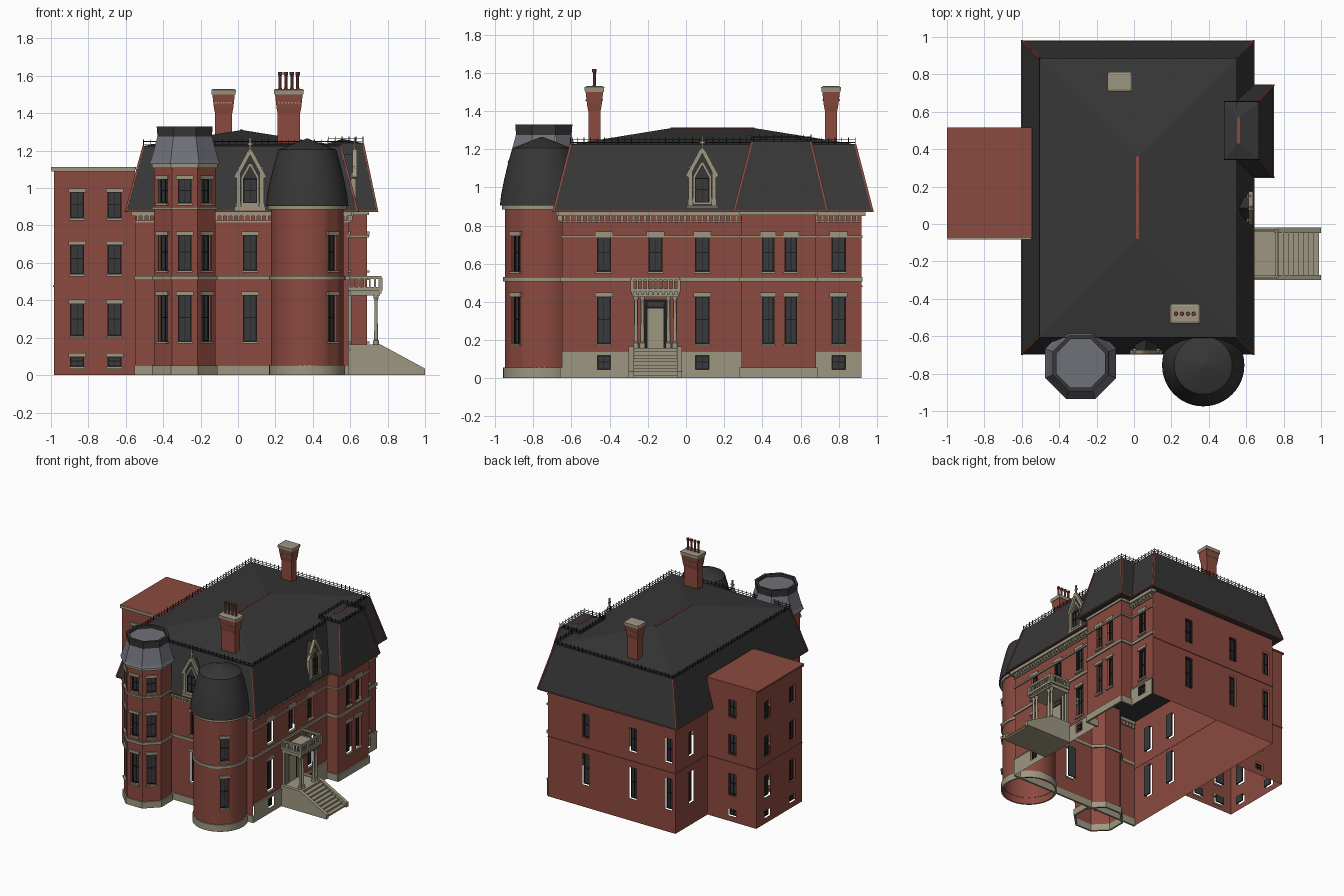
import bpy, bmesh, math
from mathutils import Vector

cube = bpy.data.objects.get("Cube")
if cube:
    bpy.data.objects.remove(cube)

COLORS = {"brick red": (.26, .068, .05), "stone beige": (.34, .31, .22), "roof charcoal": (.038, .038, .038),
          "slate grey": (.16, .165, .19), "glass grey": (.04, .042, .045), "frame black": (.012, .012, .012)}
MATS = {}
for key, rgb in COLORS.items():
    m = bpy.data.materials.new(key)
    m.use_nodes = True
    m.diffuse_color = (*rgb, 1)
    m.node_tree.nodes["Principled BSDF"].inputs["Base Color"].default_value = (*rgb, 1)
    MATS[key] = m
RED, STONE, ROOF, SLATE, GLASS, FRAME = COLORS
PARTS = {}


def part(name, mat):
    return PARTS.setdefault((name, mat), bmesh.new())


def loft(bm, rings, bottom=True, top=True):
    """Skin a stack of closed rings."""
    vs = [[bm.verts.new(p) for p in r] for r in rings]
    n = len(vs[0])
    for a, b in zip(vs, vs[1:]):
        for i in range(n):
            bm.faces.new((a[i], a[(i + 1) % n], b[(i + 1) % n], b[i]))
    if bottom:
        bm.faces.new(vs[0][::-1])
    if top:
        bm.faces.new(vs[-1])


def rect(x0, x1, y0, y1, z):
    return [(x0, y0, z), (x1, y0, z), (x1, y1, z), (x0, y1, z)]


def around(c, hx, hy, z):
    return rect(c[0] - hx, c[0] + hx, c[1] - hy, c[1] + hy, z)


def ngon(c, r, n, z, turn=0.0):
    return [(c[0] + r * math.cos(turn + math.tau * i / n),
             c[1] + r * math.sin(turn + math.tau * i / n), z) for i in range(n)]


def box(bm, x0, x1, y0, y1, z0, z1):
    loft(bm, [rect(x0, x1, y0, y1, z0), rect(x0, x1, y0, y1, z1)])


def bar(bm, a, b, r):
    """Thin square bar between two points."""
    a, b = Vector(a), Vector(b)
    d = (b - a).normalized()
    s = d.cross(Vector((0, 0, 1)) if abs(d.z) < .9 else Vector((1, 0, 0))).normalized() * r
    t = d.cross(s).normalized() * r
    loft(bm, [[p + s + t, p - s + t, p - s - t, p + s - t] for p in (a, b)])


class Face:
    """Wall frame: u runs along the wall, o points outward."""
    def __init__(self, p, q):
        self.p = Vector((*p, 0))
        v = Vector((*q, 0)) - self.p
        self.len = v.length
        self.d = v.normalized()
        self.n = Vector((self.d.y, -self.d.x, 0))

    def at(self, u, o, z):
        return self.p + self.d * u + self.n * o + Vector((0, 0, z))

    def box(self, bm, u0, u1, o0, o1, z0, z1):
        loft(bm, [[self.at(u0, o1, z), self.at(u1, o1, z), self.at(u1, o0, z), self.at(u0, o0, z)] for z in (z0, z1)])


def pane(f, u, w, z0, z1, o):
    """Sash window: glass, border and glazing bars."""
    h, t = w / 2, .006
    f.box(part("window_glass", GLASS), u - h, u + h, o - .004, o, z0, z1)
    fr = part("window_sashes", FRAME)
    for a in (u - h, u - t / 4, u + h - t):
        f.box(fr, a, a + (t if a != u - t / 4 else t / 2), o - .003, o + .006, z0, z1)
    mid = (z0 + z1) / 2
    for z in (z0, mid, z1 - t):
        f.box(fr, u - h, u + h, o - .003, o + .006, z, z + t)


def wall(name, p, q, z0, z1, wins=(), bands=(), mat=RED, trim=True):
    """Wall panel with window openings (u, width, bottom, top) and stone bands."""
    f = Face(p, q)
    bm = part(name, mat)
    us, zs = {0, f.len}, {z0, z1}
    for u, w, a, b in wins:
        us |= {u - w / 2, u + w / 2}
        zs |= {a, b}
    us, zs = sorted(us), sorted(zs)
    for u0, u1 in zip(us, us[1:]):
        for a, b in zip(zs, zs[1:]):
            cu, cz = (u0 + u1) / 2, (a + b) / 2
            if not any(abs(cu - u) < w / 2 and lo < cz < hi for u, w, lo, hi in wins):
                bm.faces.new([bm.verts.new(f.at(*k)) for k in ((u0, 0, a), (u1, 0, a), (u1, 0, b), (u0, 0, b))])
    for u, w, a, b in wins:
        pane(f, u, w, a, b, -.022)
        if trim:
            st = part("window_lintels_and_sills", STONE)
            f.box(st, u - w / 2 - .012, u + w / 2 + .012, -.004, .012, b - .004, b + .018)
            f.box(st, u - w / 2 - .008, u + w / 2 + .008, -.004, .014, a - .012, a)
    for a, b in bands:
        f.box(part("stone_bands", STONE), -.004, f.len + .004, -.004, .01, a, b)
    return f


def grid(us, w, rows):
    return [(u, w, a, b) for u in us for a, b in rows]


ROWS = [(.18, .43), (.56, .75)]
BELT = (.508, .53)
X0, X1, Y0, Y1, EAVE = -.55, .59, -.65, .92, .875

# Main block walls
front = wall("main_walls", (X0, Y0), (X1, Y0), 0, EAVE, grid([.615], .07, ROWS), [BELT, (0, .055)])
side = wall("main_walls", (X1, Y0), (X1, Y1), .14, EAVE,
            grid([.22, .735, 1.45], .07, ROWS) + [(.49, .07, *ROWS[1])], [BELT, (.735, .748)])
back = wall("main_walls", (X1, Y1), (X0, Y1), 0, EAVE, grid([.34, .76, 1.08], .06, ROWS), trim=False)
left = wall("main_walls", (X0, Y1), (X0, Y0), 0, EAVE, grid([.2, 1.15, 1.4], .06, ROWS), trim=False)
for f in (back, left):
    f.box(part("brick_course", RED), 0, f.len, -.002, .005, .478, .486)

# Stone basement on the entrance side
for y0, y1, ws in ((Y0, .29, [.22, .735]), (.68, Y1, [.12])):
    f = wall("stone_basement_wall", (X1 + .008, y0), (X1 + .008, y1), 0, .14, grid(ws, .07, [(.045, .12)]),
             mat=STONE, trim=False)
    f.box(part("stone_bands", STONE), 0, f.len, -.01, .004, .132, .142)

# Eaves cornice with brackets
for f in (front, side):
    st = part("eaves_cornice", STONE)
    f.box(st, -.02, f.len + .02, -.01, .03, .85, .874)
    f.box(st, 0, f.len, -.01, .008, .815, .825)
    for i in range(int(f.len / .03)):
        f.box(st, i * .03 + .008, i * .03 + .022, -.005, .022, .825, .85)

# Projecting side bay
bay_pts = [(X1, .29), (.69, .29), (.69, .68), (X1, .68)]
for i in range(3):
    wall("bay_walls", bay_pts[i], bay_pts[i + 1], 0, EAVE, grid([.14, .26], .06, ROWS) if i == 1 else (),
         [(0, .055), BELT, (.735, .748), (.855, .874)])

# Rear wing on the right side
ANNEX = [(.045, .1), (.21, .385), (.54, .7), (.84, .98)]
wing = [(X0, .51), (-.985, .51), (-.985, -.07), (X0, -.07)]
for i, ws in enumerate(([.22], [.14, .46], [.125, .325])):
    f = wall("wing_walls", wing[i], wing[i + 1], 0, 1.11, grid(ws, .07, ANNEX), trim=i == 2)
    f.box(part("brick_course", RED), 0, f.len, -.002, .005, .472, .48)
f.box(part("wing_cornice", STONE), -.012, f.len, -.01, .012, 1.09, 1.112)
box(part("wing_roof", RED), -1, X0 + .005, -.075, .515, 1.1, 1.113)

# Octagonal tower
OC, OA = (-.285, -.745), .165
ratio = 1 / math.cos(math.pi / 8)


def octa(a, z):
    return ngon(OC, a * ratio, 8, z, math.pi / 8)


ring = octa(OA, 0)
for i in range(8):
    p, q = ring[i][:2], ring[(i + 1) % 8][:2]
    mid_y = (p[1] + q[1]) / 2 - OC[1]
    wall("octagon_tower_walls", p, q, 0, 1.13,
         grid([OA * math.tan(math.pi / 8)], .068, ROWS + [(.92, 1.05)]) if mid_y < -.05 else (),
         [(0, .052), BELT, (.885, .9), (1.108, 1.13)])
loft(part("octagon_tower_roof", SLATE), [octa(.19, 1.13), octa(.18, 1.15), octa(.146, 1.275)])
loft(part("octagon_tower_crown", ROOF), [octa(.145, 1.272), octa(.15, 1.33), octa(.13, 1.33), octa(.13, 1.305)],
     False, False)
loft(part("octagon_tower_top", SLATE), [octa(.131, 1.3), octa(.131, 1.308)])

# Round tower, one wide facet carries the windows
RC, RR = (.37, -.755), .195
angles = [math.radians(-45 + 11.25 + 7.5 * i) for i in range(46)]
for a, b in zip(angles, angles[1:] + angles[:1]):
    p, q = [(RC[0] + RR * math.cos(t), RC[1] + RR * math.sin(t)) for t in (a, b)]
    wide = (Vector(q) - Vector(p)).length
    wall("round_tower_walls", p, q, 0, .9, grid([wide / 2], .06, ROWS) if wide > .05 else ())
for z0, z1, r in ((0, .055, .203), (*BELT, .204), (.885, .905, .21)):
    loft(part("round_tower_bands", STONE), [ngon(RC, k, 48, z) for k, z in
         ((RR - .003, z0), (r, z0), (r, z1), (RR - .003, z1))], False, False)
loft(part("round_tower_roof", ROOF), [ngon(RC, r, 48, z) for r, z in
     ((.22, .905), (.214, .96), (.198, 1.04), (.178, 1.125), (.155, 1.205), (.003, 1.265))])

# Main mansard, low hipped top and bay roof
low, high = rect(-.6, .64, -.695, .978, EAVE), rect(-.505, .55, -.605, .887, 1.225)
loft(part("mansard_roof", ROOF), [low, high])
loft(part("upper_hip_roof", ROOF), [high, rect(.015, .025, -.08, .36, 1.31)])
blow, bhigh = rect(.5, .745, .25, .742, EAVE), rect(.482, .668, .345, .655, 1.24)
loft(part("bay_roof", ROOF), [blow, bhigh, rect(.555, .565, .43, .57, 1.262)])
trim = part("hip_and_ridge_trim", RED)
for lo, hi, hips in ((low, high, range(4)), (blow, bhigh, (1, 2))):
    for i in hips:
        bar(trim, lo[i], hi[i], .005)
    for i in range(4):
        if len(hips) == 4 or i < 3:
            bar(trim, lo[i], lo[(i + 1) % 4], .004)
box(trim, .012, .028, -.08, .36, 1.305, 1.314)
box(trim, .552, .568, .43, .57, 1.258, 1.265)

# Iron cresting round the roof edges
iron = part("roof_cresting", FRAME)
for loop in (high, bhigh):
    for i in range(4):
        a, b = Vector(loop[i]), Vector(loop[(i + 1) % 4])
        for h in (.01, .024):
            bar(iron, a + Vector((0, 0, h)), b + Vector((0, 0, h)), .0015)
        n = int((b - a).length / .035)
        for k in range(n):
            p = a.lerp(b, k / n)
            bar(iron, p, p + Vector((0, 0, .036)), .0018)


# Gothic dormers
def dormer(f, u):
    loft(part("dormer_bodies", ROOF), [[f.at(u + k, o, z) for k, z in
         ((-.06, .88), (.06, .88), (.06, 1.07), (0, 1.18), (-.06, 1.07))] for o in (.03, -.1)])
    st = part("dormer_stonework", STONE)
    f.box(st, u - .08, u + .08, .0, .045, .88, .9)
    f.box(st, u - .045, u + .045, .025, .04, .9, .92)
    for s in (-1, 1):
        c = u + s * .062
        f.box(st, c - .011, c + .011, .015, .042, .9, 1.08)
        bar(st, f.at(c, .03, 1.08), f.at(c, .03, 1.115), .006)
        bar(st, f.at(u + s * .078, .034, 1.055), f.at(u, .034, 1.2), .011)
        bar(st, f.at(u + s * .042, .034, .92), f.at(u + s * .042, .034, 1.06), .006)
        bar(st, f.at(u + s * .042, .034, 1.055), f.at(u, .034, 1.13), .007)
    bar(st, f.at(u, .034, 1.18), f.at(u, .034, 1.27), .005)
    bar(st, f.at(u - .014, .034, 1.235), f.at(u + .014, .034, 1.235), .005)
    pane(f, u, .075, .92, 1.05, .034)


dormer(front, .615)
dormer(side, .735)

# Chimneys with stone caps and pots
for c, hx, pots in (((-.077, .76), .046, []), ((.272, -.48), .06, [-.047, -.016, .016, .047])):
    loft(part("chimney_shafts", RED), [around(c, hx + e, .032 + e, z) for e, z in
         ((0, 1.15), (0, 1.4), (.006, 1.43), (.014, 1.5))])
    loft(part("chimney_caps", STONE), [around(c, hx + e, .032 + e, z) for e, z in
         ((.018, 1.5), (.02, 1.525), (.01, 1.53))])
    for k in range(7):
        x = c[0] + (k - 3) * hx * .3
        box(part("chimney_caps", STONE), x - .004, x + .004, c[1] - .046, c[1] + .046, 1.452, 1.46)
    for dx in pots:
        loft(part("chimney_pots", RED), [ngon((c[0] + dx, c[1]), r, 10, z) for r, z in
             ((.011, 1.528), (.008, 1.54), (.008, 1.6), (.012, 1.605), (.012, 1.62), (.007, 1.62), (.007, 1.55))])

# Entrance steps with sloping cheeks
st = part("entrance_steps", STONE)
for y0, y1 in ((-.3, -.272), (-.048, -.02)):
    loft(st, [[(x, y, z) for x, z in ((X1, 0), (1, 0), (1, .035), (.76, .165), (X1, .165))] for y in (y0, y1)])
box(st, X1, .77, -.28, -.04, 0, .158)
for i in range(8):
    x, z = .77 + i * .027, .14 - i * .0175
    box(st, x, x + .027, -.28, -.04, 0, z - .006)
    box(st, x, x + .031, -.275, -.045, z - .006, z)

# Porch columns, entablature and balustrade
po = part("porch", STONE)
for y in (-.262, -.228, -.092, -.058):
    loft(po, [ngon((.738, y), r, 12, z) for r, z in
         ((.015, .158), (.015, .185), (.01, .19), (.008, .4), (.014, .415), (.014, .425))])
    box(po, X1, .606, y - .01, y + .01, .15, .425)
box(po, X1, .76, -.28, -.04, .425, .452)
box(po, X1, .772, -.292, -.028, .452, .47)
for i in range(10):
    y = -.28 + i * .0267
    box(po, .755, .768, y - .006, y + .006, .436, .452)
corners = [(X1, -.282), (.762, -.282), (.762, -.038), (X1, -.038)]
for p, q in zip(corners, corners[1:]):
    f = Face(p, q)
    f.box(po, 0, f.len, -.006, .006, .515, .53)
    n = round(f.len / .027)
    for k in range(n + 1):
        w = .01 if k in (0, n) else .005
        f.box(po, k * f.len / n - w, k * f.len / n + w, -w, w, .47, .52)

# Front door
box(part("door_surround", FRAME), X1, .597, -.218, -.102, .158, .412)
box(part("door_leaf", STONE), X1, .602, -.203, -.117, .158, .365)
box(part("door_transom", GLASS), X1, .602, -.203, -.117, .375, .4)

# Turn each collected part into an object
for (name, mat), bm in PARTS.items():
    if "wall" in name:
        bmesh.ops.remove_doubles(bm, verts=bm.verts, dist=.0002)
    else:
        bmesh.ops.recalc_face_normals(bm, faces=bm.faces)
    mesh = bpy.data.meshes.new(name)
    bm.to_mesh(mesh)
    bm.free()
    mesh.materials.append(MATS[mat])
    ob = bpy.data.objects.new(name, mesh)
    bpy.context.collection.objects.link(ob)
    if name.startswith("round_tower") or name == "chimney_pots":
        bpy.ops.object.select_all(action="DESELECT")
        ob.select_set(True)
        bpy.context.view_layer.objects.active = ob
        bpy.ops.object.shade_smooth_by_angle(angle=math.radians(30))
